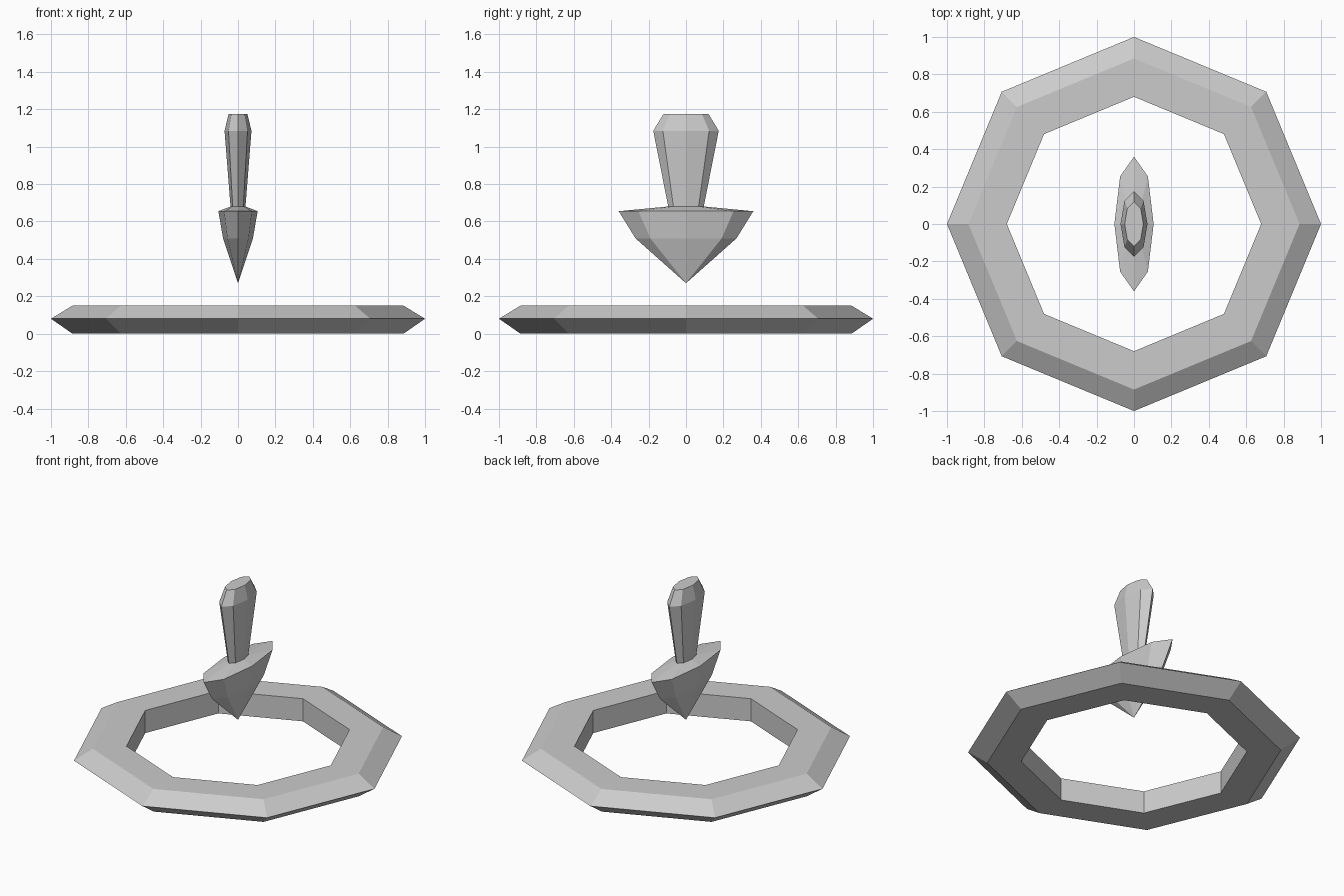
import bpy
import bmesh
from math import cos, sin, pi

SIDES = 8

if "Cube" in bpy.data.objects:
    bpy.data.objects.remove(bpy.data.objects["Cube"])

grey = bpy.data.materials.new("plain_grey")
grey.use_nodes = True
grey.diffuse_color = (0.6, 0.6, 0.6, 1)
grey.node_tree.nodes["Principled BSDF"].inputs["Base Color"].default_value = (0.6, 0.6, 0.6, 1)


def loft(name, profile, closed=False):
    """Join eight-sided rings given as (x radius, y radius, height)."""
    bm = bmesh.new()
    rings = []
    for rx, ry, z in profile:
        rings.append([bm.verts.new((rx * cos(2 * pi * i / SIDES),
                                    ry * sin(2 * pi * i / SIDES), z))
                      for i in range(SIDES)])
    pairs = list(zip(rings, rings[1:]))
    if closed:
        pairs.append((rings[-1], rings[0]))
    else:
        bm.faces.new(rings[0])
        bm.faces.new(rings[-1])
    for low, high in pairs:
        for i in range(SIDES):
            j = (i + 1) % SIDES
            bm.faces.new((low[i], low[j], high[j], high[i]))
    # Collapse pointed ends into a single vertex
    bmesh.ops.remove_doubles(bm, verts=bm.verts, dist=0.0001)
    bmesh.ops.recalc_face_normals(bm, faces=bm.faces)
    mesh = bpy.data.meshes.new(name)
    bm.to_mesh(mesh)
    bm.free()
    mesh.materials.append(grey)
    obj = bpy.data.objects.new(name, mesh)
    bpy.context.collection.objects.link(obj)
    return obj


# Flat ring with a bevelled outer rim and upright inner wall
ring_section = [(0.68, 0), (0.885, 0), (1, 0.08), (0.885, 0.15), (0.68, 0.15)]
loft("base_ring", [(r, r, z) for r, z in ring_section], closed=True)

# Flattened arrow pointing down: tip, head, neck, flared shaft, bevelled top
loft("down_arrow", [
    (0, 0, 0.27),
    (0.08, 0.27, 0.51),
    (0.105, 0.36, 0.655),
    (0.04, 0.095, 0.68),
    (0.072, 0.175, 1.085),
    (0.05, 0.12, 1.175),
])
